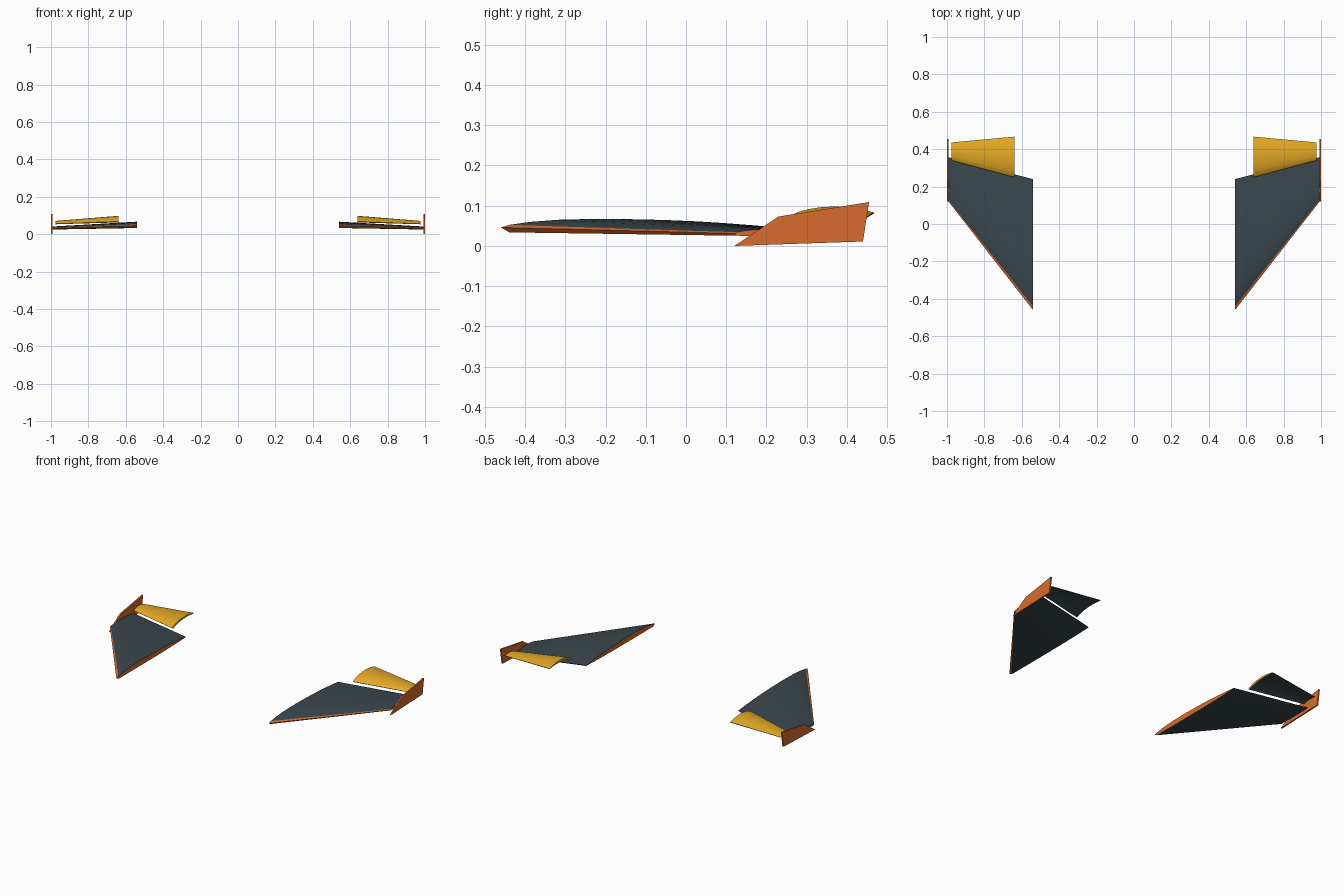
import bpy, bmesh

if "Cube" in bpy.data.objects:
    bpy.data.objects.remove(bpy.data.objects["Cube"])


def material(name, rgb):
    m = bpy.data.materials.new(name)
    lin = [((c / 255 + 0.055) / 1.055) ** 2.4 for c in rgb]
    m.diffuse_color = (*lin, 1)
    m.use_nodes = True
    m.node_tree.nodes["Principled BSDF"].inputs["Base Color"].default_value = m.diffuse_color
    return m


SLATE = material("dark slate", (57, 70, 77))
ORANGE = material("burnt orange", (215, 108, 46))
YELLOW = material("golden yellow", (230, 170, 38))


def finish(name, bm, mats, smooth=True):
    """Turn a bmesh of the right half into a mirrored object."""
    bmesh.ops.recalc_face_normals(bm, faces=bm.faces)
    me = bpy.data.meshes.new(name)
    bm.to_mesh(me)
    bm.free()
    for m in mats:
        me.materials.append(m)
    ob = bpy.data.objects.new(name, me)
    bpy.context.collection.objects.link(ob)
    bpy.context.view_layer.objects.active = ob
    ob.select_set(True)
    if smooth:
        bpy.ops.object.shade_smooth_by_angle(angle=0.6)
    ob.modifiers.new("mirror", "MIRROR").use_mirror_merge = False
    ob.select_set(False)
    return ob


def blade(name, root, tip, top, bottom, mats, paint):
    """Loft an aerofoil; root/tip = (x, y front, y back, z base, z scale)."""
    profile = top + bottom[::-1]
    bm = bmesh.new()
    rings = []
    for x, y0, y1, z, h in (root, tip):
        rings.append([bm.verts.new((x, y0 + (y1 - y0) * s, z + h * t)) for s, t in profile])
    n, k = len(profile), len(top)
    for i in range(n):
        j = (i + 1) % n
        f = bm.faces.new((rings[0][i], rings[0][j], rings[1][j], rings[1][i]))
        s = (profile[i][0] + profile[j][0]) / 2
        f.material_index = paint(s, i < k - 1)
    for r in rings:
        bm.faces.new(r).material_index = 1
    return finish(name, bm, mats)


# main plane: slate, with orange leading edge and end caps
blade("main_plane", (0.54, -0.46, 0.24, 0.033, 0.034), (0.992, 0.12, 0.357, 0.025, 0.016),
      [(0, 0.38), (0.03, 0.57), (0.1, 0.78), (0.2, 0.94), (0.3, 0.99), (0.4, 1.0), (0.5, 0.97),
       (0.6, 0.91), (0.7, 0.82), (0.8, 0.69), (0.9, 0.53), (1, 0.34)],
      [(0.03, 0.02), (0.3, 0.0), (0.6, 0.02), (0.85, 0.1), (1, 0.22)],
      [SLATE, ORANGE], lambda s, up: 1 if s < 0.03 else 0)

# flap: cambered, yellow above and slate below
blade("flap", (0.64, 0.25, 0.467, 0.063, 0.035), (0.977, 0.34, 0.436, 0.053, 0.018),
      [(0, 0.15), (0.05, 0.38), (0.15, 0.64), (0.25, 0.81), (0.4, 0.96), (0.55, 1.0),
       (0.7, 0.95), (0.85, 0.81), (1, 0.58)],
      [(0.03, 0.0), (0.15, 0.26), (0.3, 0.48), (0.5, 0.64), (0.7, 0.66), (0.85, 0.6), (1, 0.5)],
      [SLATE, YELLOW], lambda s, up: 1 if up or s < 0.05 else 0)

# endplate: thin upright fin
bm = bmesh.new()
outline = [(0.12, 0.0), (0.44, 0.011), (0.455, 0.109), (0.23, 0.073)]
face = bm.faces.new([bm.verts.new((0.991, y, z)) for y, z in outline])
ext = bmesh.ops.extrude_face_region(bm, geom=[face])
for v in ext["geom"]:
    if isinstance(v, bmesh.types.BMVert):
        v.co.x = 1.0
# close the inner side if the extrusion consumed it
bmesh.ops.holes_fill(bm, edges=[e for e in bm.edges if e.is_boundary])
finish("endplate", bm, [ORANGE], smooth=False)
